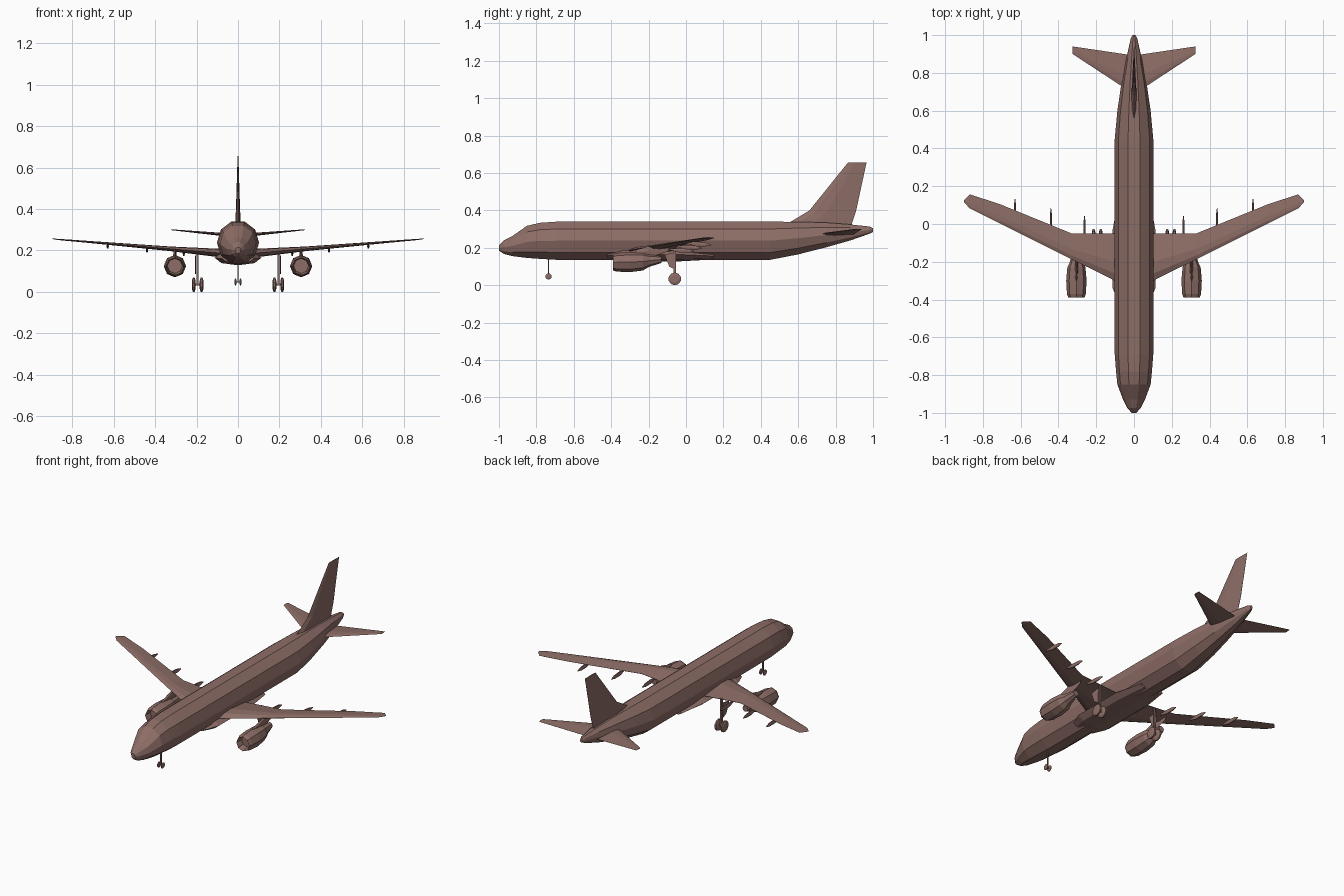
import bpy, bmesh, math
from mathutils import Vector

if "Cube" in bpy.data.objects:
    bpy.data.objects.remove(bpy.data.objects["Cube"])

paint = bpy.data.materials.new("dusty_brown")
paint.use_nodes = True
colour = (0.27, 0.155, 0.135, 1)
paint.diffuse_color = colour
paint.node_tree.nodes["Principled BSDF"].inputs["Base Color"].default_value = colour


def loft(name, rings, pair=False):
    """Skin a list of point rings, cap both ends, optionally mirror in x."""
    bm = bmesh.new()
    loops = [[bm.verts.new(p) for p in ring] for ring in rings]
    for a, b in zip(loops, loops[1:]):
        for i in range(len(a)):
            j = (i + 1) % len(a)
            bm.faces.new((a[i], a[j], b[j], b[i]))
    bm.faces.new(loops[0])
    bm.faces.new(loops[-1])
    bmesh.ops.recalc_face_normals(bm, faces=bm.faces)
    mesh = bpy.data.meshes.new(name)
    bm.to_mesh(mesh)
    bm.free()
    mesh.materials.append(paint)
    ob = bpy.data.objects.new(name, mesh)
    bpy.context.collection.objects.link(ob)
    if pair:
        ob.modifiers.new("mirror", "MIRROR").use_mirror_merge = False
    return ob


def hoop(x, y, half, low, high, sides):
    """Flat-topped polygon ring across the y axis."""
    mid, tall = (low + high) / 2, (high - low) / 2
    top = max(math.sin(math.tau * i / sides) for i in range(sides))
    return [(x + half * math.cos(math.tau * i / sides), y,
             mid + tall * math.sin(math.tau * i / sides) / top) for i in range(sides)]


def foil(lead, trail, thick, across):
    """Diamond-like aerofoil ring between leading and trailing edge points."""
    lead, trail, across = Vector(lead), Vector(trail), Vector(across)
    shape = ((0, 0), (.15, .8), (.4, 1), (1, 0.05), (1, -.05), (.4, -1), (.15, -.8))
    return [lead.lerp(trail, f) + across * thick * s for f, s in shape]


def box(name, low, high, pair=False):
    (a, b, c), (d, e, f) = low, high
    return loft(name, [[(x, b, c), (x, e, c), (x, e, f), (x, b, f)] for x in (a, d)], pair)


def wheel(name, x, y, z, radius, width):
    rings = []
    for dx, scale in ((-.5, .6), (-.25, 1), (.25, 1), (.5, .6)):
        rings.append([(x + dx * width, y + scale * radius * math.sin(math.tau * i / 10),
                       z + scale * radius * math.cos(math.tau * i / 10)) for i in range(10)])
    return loft(name, rings, True)


# Fuselage: y, half width, bottom, top
body = [(-1, .012, .185, .215), (-.975, .035, .168, .24), (-.93, .058, .156, .262),
        (-.85, .088, .146, .318), (-.78, .095, .141, .334), (-.69, .102, .136, .34),
        (.45, .102, .136, .34), (.6, .088, .165, .339), (.75, .066, .203, .335),
        (.88, .04, .24, .325), (.98, .018, .275, .314), (1, .008, .285, .305)]
loft("fuselage", [hoop(0, y, w, a, b, 10) for y, w, a, b in body])

# Belly fairing under the wing roots
belly = [(-.42, .08, .14, .18), (-.34, .113, .128, .2), (-.03, .113, .128, .2),
         (.15, .08, .138, .175)]
loft("belly_fairing", [hoop(0, y, w, a, b, 8) for y, w, a, b in belly])

# Wings: x, leading y, trailing y, height, half thickness
wing = [(.05, -.325, -.05, .184, .022), (.33, -.187, -.05, .208, .011),
        (.71, .003, .105, .24, .005), (.87, .083, .157, .253, .003),
        (.9, .115, .127, .256, .001)]
loft("wings", [foil((x, a, z), (x, b, z), t, (0, 0, 1)) for x, a, b, z, t in wing], True)

# Tailplanes and fin
tail = [(.02, .70, .895, .272, .009), (.325, .9, .94, .3, .002)]
loft("tailplanes", [foil((x, a, z), (x, b, z), t, (0, 0, 1)) for x, a, b, z, t in tail], True)
fin = [(.315, .52, .885, .014), (.34, .56, .89, .013), (.4, .66, .91, .01), (.655, .865, .965, .002)]
loft("tail_fin", [foil((0, a, z), (0, b, z), t, (1, 0, 0)) for z, a, b, t in fin])

# Engines with a recessed intake and an exhaust cone
nacelle = [(-.35, .036, .125), (-.39, .043, .122), (-.37, .05, .123), (-.3, .054, .124),
           (-.23, .048, .127), (-.2, .034, .131), (-.13, .018, .138)]
loft("engines", [hoop(.305, y, r, z - r, z + r, 8) for y, r, z in nacelle], True)
pylon = [(.16, -.35, -.16, .008), (.18, -.3, -.1, .008), (.208, -.2, -.08, .006)]
loft("engine_pylons", [foil((.305, a, z), (.305, b, z), t, (1, 0, 0)) for z, a, b, t in pylon], True)

# Flap track fairings hanging under the trailing edge
for label, x, end, z in (("inner", .262, .045, .186), ("middle", .44, .085, .202), ("outer", .63, .135, .22)):
    pod = [(-.13, .002, .006), (-.08, .006, .0), (-.03, .005, -.002), (0, .001, -.004)]
    loft(label + "_flap_fairings",
         [hoop(x, end + d, w, z + o - 2 * w, z + o + 2 * w, 6) for d, w, o in pod], True)

# Main landing gear
for label, x in (("inner", .176), ("outer", .214)):
    wheel(label + "_main_wheels", x, -.06, .034, .034, .018)
box("main_axles", (.176, -.065, .03), (.214, -.055, .04), True)
box("main_struts", (.19, -.066, .034), (.2, -.054, .2), True)
loft("main_gear_doors", [[(x, -.115, .165), (x, -.055, .175), (x, -.06, .085), (x, -.09, .1)]
                         for x in (.203, .208)], True)

# Nose landing gear
wheel("nose_wheels", .012, -.735, .047, .017, .009)
box("nose_axle", (-.012, -.738, .044), (.012, -.732, .05))
box("nose_strut", (-.003, -.738, .047), (.003, -.732, .15))
